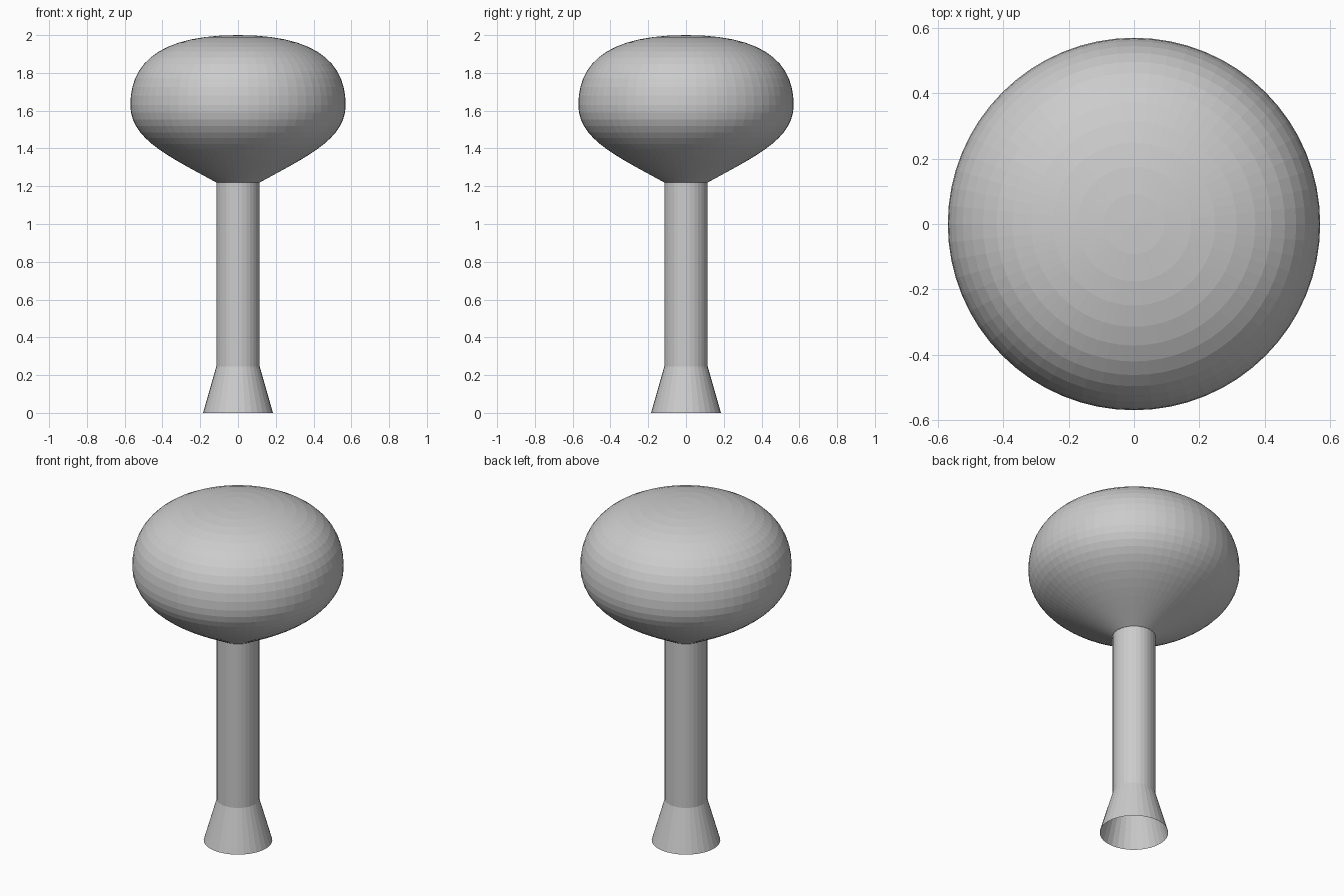
import bpy
import bmesh
import math
from mathutils import Vector
from mathutils.geometry import interpolate_bezier

cube = bpy.data.objects.get("Cube")
if cube:
    bpy.data.objects.remove(cube, do_unlink=True)

grey = bpy.data.materials.new("plain_grey")
grey.use_nodes = True
colour = (0.6, 0.6, 0.6, 1)
grey.diffuse_color = colour
grey.node_tree.nodes["Principled BSDF"].inputs["Base Color"].default_value = colour


def lathe(name, profile, sides):
    """Revolve (radius, height) points around z with flat faces."""
    bm = bmesh.new()
    verts = [bm.verts.new((r, 0, z)) for r, z in profile]
    edges = [bm.edges.new(pair) for pair in zip(verts, verts[1:])]
    bmesh.ops.spin(bm, geom=verts + edges, cent=(0, 0, 0), axis=(0, 0, 1),
                   angle=math.tau, steps=sides, use_merge=True)
    bmesh.ops.remove_doubles(bm, verts=bm.verts, dist=0.0005)
    bmesh.ops.recalc_face_normals(bm, faces=bm.faces)
    # Open shells must face away from the axis
    side = max(bm.faces, key=lambda f: f.calc_center_median().xy.length)
    if side.normal.xy.dot(side.calc_center_median().xy) < 0:
        bmesh.ops.reverse_faces(bm, faces=bm.faces)
    mesh = bpy.data.meshes.new(name)
    bm.to_mesh(mesh)
    bm.free()
    mesh.materials.append(grey)
    obj = bpy.data.objects.new(name, mesh)
    bpy.context.collection.objects.link(obj)
    return obj


def curve(points, count):
    """Sample one cubic curve in the (radius, height) plane."""
    a, b, c, d = [Vector(p) for p in points]
    return [tuple(p) for p in interpolate_bezier(a, b, c, d, count)]


# Hollow stem with a flared, open foot
lathe("stem", [(0.185, 0), (0.115, 0.245), (0.115, 1.22)], 32)

# Rounded head: conical underside, flattened dome on top
underside = curve([(0.115, 1.22), (0.37, 1.36), (0.57, 1.45), (0.57, 1.63)], 14)
dome = curve([(0.57, 1.63), (0.57, 1.85), (0.42, 2.0), (0, 2.0)], 14)
lathe("head", underside + dome[1:], 64)
